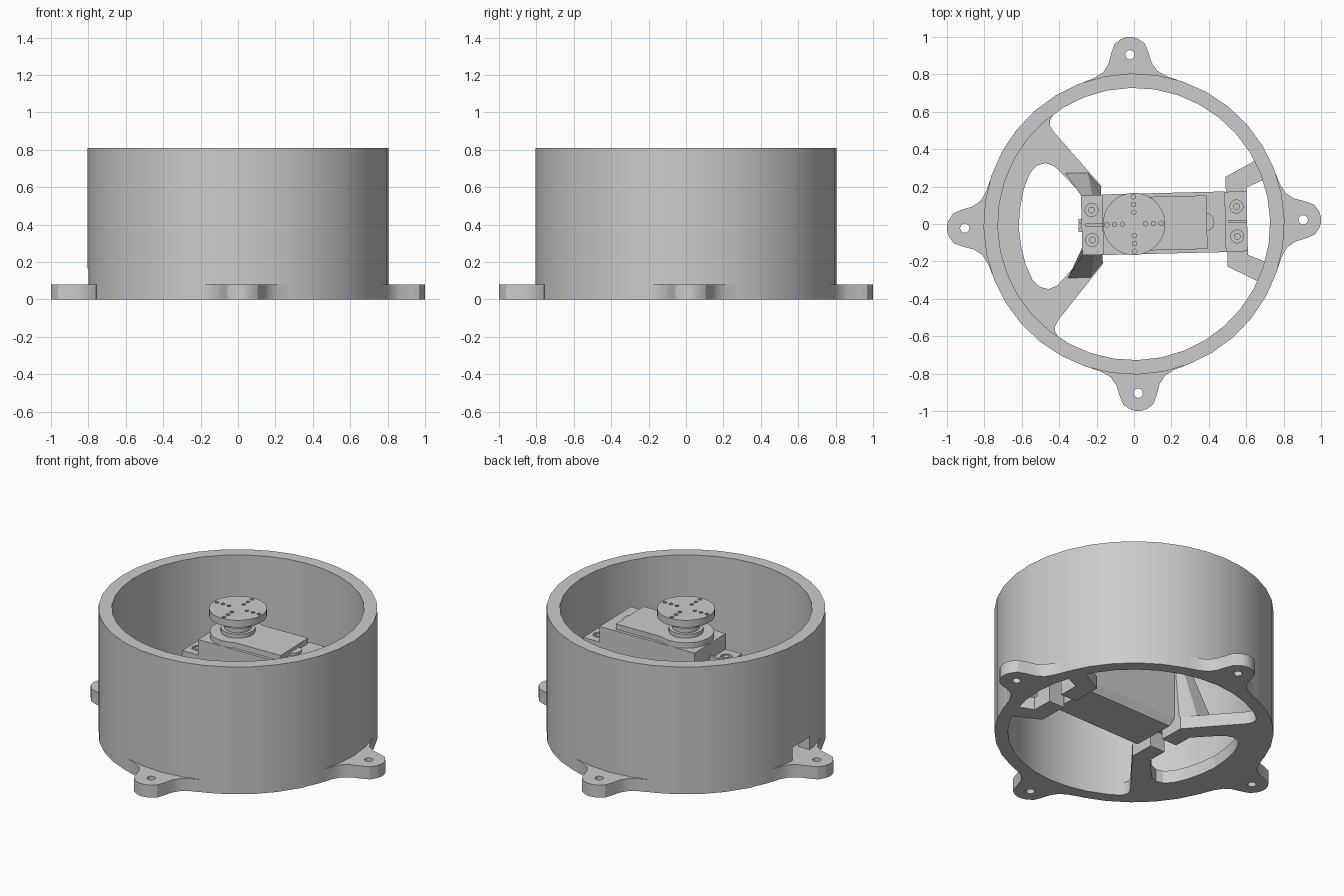
import bpy, bmesh, math
from mathutils import Matrix

cube = bpy.data.objects.get("Cube")
if cube:
    bpy.data.objects.remove(cube, do_unlink=True)

grey = bpy.data.materials.new("plain grey")
grey.use_nodes = True
tone = (0.6, 0.6, 0.6, 1)
grey.diffuse_color = tone
grey.node_tree.nodes["Principled BSDF"].inputs["Base Color"].default_value = tone

TWIST = Matrix.Rotation(math.radians(1.4), 4, "Z")  # whole assembly is turned slightly


def finish(name, bm, smooth=True):
    bmesh.ops.recalc_face_normals(bm, faces=bm.faces)
    mesh = bpy.data.meshes.new(name)
    bm.to_mesh(mesh)
    bm.free()
    mesh.transform(TWIST)
    mesh.materials.append(grey)
    ob = bpy.data.objects.new(name, mesh)
    bpy.context.collection.objects.link(ob)
    if smooth:
        bpy.ops.object.select_all(action="DESELECT")
        ob.select_set(True)
        bpy.context.view_layer.objects.active = ob
        bpy.ops.object.shade_smooth_by_angle(angle=math.radians(30))
    return ob


def add_loft(bm, low, high, z0, z1):
    """Solid between two outlines with equal point counts."""
    a = [bm.verts.new((x, y, z0)) for x, y in low]
    b = [bm.verts.new((x, y, z1)) for x, y in high]
    bm.faces.new(a)
    bm.faces.new(b)
    for i in range(len(a)):
        j = (i + 1) % len(a)
        bm.faces.new((a[i], a[j], b[j], b[i]))


def loft(name, low, high, z0, z1):
    bm = bmesh.new()
    add_loft(bm, low, high, z0, z1)
    return finish(name, bm)


def prism(name, pts, z0, z1):
    return loft(name, pts, pts, z0, z1)


def rect(x0, x1, y0, y1):
    return [(x0, y0), (x1, y0), (x1, y1), (x0, y1)]


def circle(cx, cy, r, n=16, start=0, end=360):
    full = end - start == 360
    steps = n if full else n - 1
    angles = [math.radians(start + (end - start) * i / steps) for i in range(n)]
    return [(cx + r * math.cos(a), cy + r * math.sin(a)) for a in angles]


def flip(pts):
    return [(x, -y) for x, y in reversed(pts)]


def spin(pts, turn):
    c, s = math.cos(turn), math.sin(turn)
    return [(x * c - y * s, x * s + y * c) for x, y in pts]


def cut(ob, outlines, z0, z1):
    """Subtract straight prisms from an object."""
    bm = bmesh.new()
    for pts in outlines:
        add_loft(bm, pts, pts, z0, z1)
    cutter = finish("cutter", bm, False)
    cutter.hide_render = True
    mod = ob.modifiers.new("cut", "BOOLEAN")
    mod.operation, mod.solver, mod.object = "DIFFERENCE", "EXACT", cutter
    bpy.ops.object.select_all(action="DESELECT")
    ob.select_set(True)
    bpy.context.view_layer.objects.active = ob
    bpy.ops.object.modifier_apply(modifier=mod.name)
    bpy.data.objects.remove(cutter, do_unlink=True)


# Round housing wall with a cable notch
bm = bmesh.new()
sides = 36
loops = [[bm.verts.new((x, y, z)) for x, y in circle(0, 0, r, sides)]
         for r, z in ((0.805, 0), (0.805, 0.81), (0.728, 0.81), (0.728, 0))]
for k in range(4):
    a, b = loops[k], loops[(k + 1) % 4]
    for i in range(sides):
        j = (i + 1) % sides
        bm.faces.new((a[i], a[j], b[j], b[i]))
wall = finish("housing_wall", bm)
cut(wall, [rect(-0.9, -0.65, -0.09, 0.09)], 0.08, 0.165)

# Four mounting tabs
edge = [(0.74, 0.2), (0.765, 0.25), (0.785, 0.195), (0.815, 0.145), (0.86, 0.115),
        (0.92, 0.098), (0.965, 0.08), (0.99, 0.045), (1.0, 0.015)]
tab = edge + flip(edge)
for i in range(4):
    turn = i * math.pi / 2
    ob = prism("mounting_tab", spin(tab, turn), 0, 0.08)
    cut(ob, [spin(circle(0.905, 0, 0.025), turn)], -0.1, 0.2)

# Floor plate with curved window, mirrored halves
window = [(-0.617, 0), (-0.607, 0.1), (-0.585, 0.2), (-0.55, 0.285), (-0.51, 0.325),
          (-0.465, 0.337), (-0.42, 0.32), (-0.37, 0.27), (-0.28, 0.17)]
tip = [(-0.28, 0.05), (-0.172, 0.05), (-0.172, 0.21)]
fillet = [(-0.418, 0.505), (-0.435, 0.535), (-0.435, 0.565), (-0.415, 0.6)]
floor = window + tip + fillet + circle(0, 0, 0.765, 8, 123, 180)

# Rear posts lean outward at the foot; front ledges tie into the wall
foot = [(-0.36, 0.28), (-0.24, 0.28), (-0.172, 0.2), (-0.172, 0.05), (-0.28, 0.05), (-0.28, 0.18)]
head = [(-0.28, 0.16), (-0.22, 0.16), (-0.172, 0.16), (-0.172, 0.05), (-0.28, 0.05), (-0.28, 0.12)]
ledge = [(0.495, 0.05), (0.605, 0.05), (0.605, 0.18), (0.7, 0.22), (0.74, 0.25),
         (0.68, 0.335), (0.65, 0.32), (0.495, 0.24)]
for side, f in (("left", list), ("right", flip)):
    prism(side + "_floor_plate", f(floor), 0, 0.08)
    loft(side + "_inner_post", f(foot), f(head), 0.08, 0.48)
    prism(side + "_outer_ledge", f(ledge), 0, 0.08)
    prism(side + "_outer_post", f(rect(0.495, 0.605, 0.05, 0.16)), 0.08, 0.48)

# Motor case
loft("case_bottom", rect(-0.15, 0.475, -0.14, 0.14), rect(-0.168, 0.49, -0.162, 0.162), 0.04, 0.09)
prism("case_body", rect(-0.168, 0.49, -0.162, 0.162), 0.09, 0.63)
prism("case_lid", circle(0, 0, 0.162, 20, 62, 298) + [(0.39, -0.143), (0.39, 0.143)], 0.63, 0.665)
prism("lid_screw_boss", circle(0.38, 0, 0.05), 0.63, 0.645)

# Motor ears with screws
for name, x0, x1, xs in (("inner", -0.28, -0.16, -0.225), ("outer", 0.485, 0.605, 0.55)):
    ear = prism(name + "_ear", rect(x0, x1, -0.16, 0.16), 0.48, 0.53)
    prism(name + "_ear_rib", rect(x0 + 0.02, x1, -0.008, 0.008), 0.53, 0.55)
    cut(ear, [circle(xs, y, 0.035) for y in (-0.08, 0.08)], 0.515, 0.6)
    for y in (-0.08, 0.08):
        prism(name + "_ear_screw", circle(xs, y, 0.018), 0.5, 0.53)

# Cable: three wires leaving the case
for y in (-0.024, 0, 0.024):
    prism("cable_wire", rect(-0.297, -0.16, y - 0.011, y + 0.011), 0.1, 0.125)

# Output shaft and drilled horn
for r, z0, z1 in ((0.1, 0.665, 0.69), (0.08, 0.69, 0.725), (0.1, 0.725, 0.745), (0.07, 0.745, 0.77)):
    prism("shaft_step", circle(0, 0, r, 24), z0, z1)
horn = prism("horn_disc", circle(0, 0, 0.167, 32), 0.765, 0.81)
holes = [spin(circle(r, 0, 0.012, 10), i * math.pi / 2)
         for i in range(4) for r in (0.062, 0.104, 0.146)]
cut(horn, holes, 0.775, 0.85)
